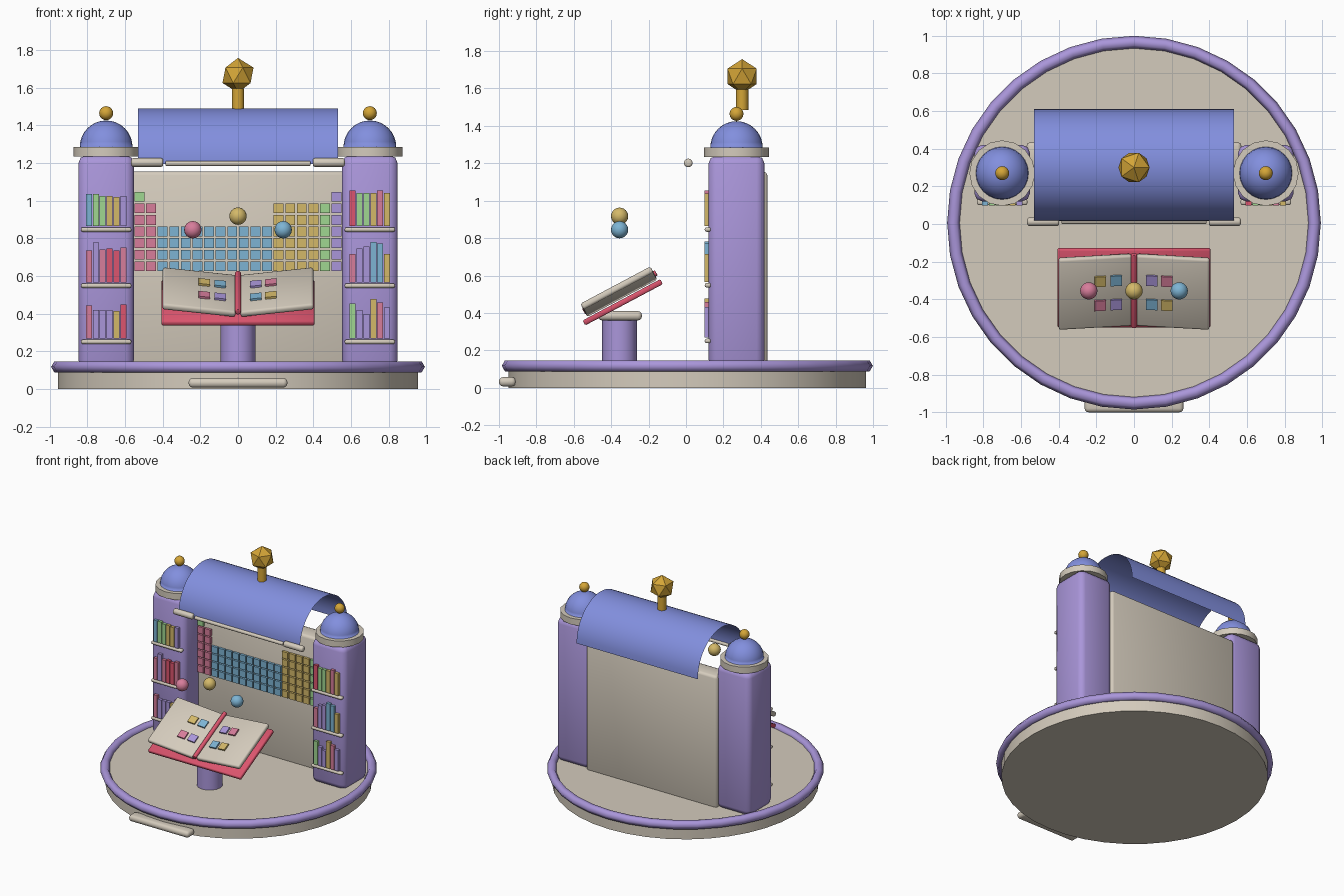
import bpy, bmesh, math
from mathutils import Matrix, Vector

if "Cube" in bpy.data.objects:
    bpy.data.objects.remove(bpy.data.objects["Cube"], do_unlink=True)


# Colours
def material(name, rgb):
    col = [(c / 255 / 12.92) if c < 11 else ((c / 255 + 0.055) / 1.055) ** 2.4 for c in rgb] + [1]
    m = bpy.data.materials.new(name)
    m.use_nodes = True
    m.diffuse_color = col
    bsdf = m.node_tree.nodes["Principled BSDF"]
    bsdf.inputs["Base Color"].default_value = col
    bsdf.inputs["Roughness"].default_value = 0.7
    return m


MATS = {
    "cream": material("cream", (212, 203, 188)),
    "purple": material("lavender", (170, 150, 218)),
    "blue": material("roof blue", (130, 143, 222)),
    "gold": material("gold", (212, 165, 55)),
    "red": material("crimson", (220, 85, 110)),
    "pink": material("pink", (215, 125, 155)),
    "sky": material("sky blue", (125, 180, 212)),
    "green": material("green", (160, 215, 145)),
    "yellow": material("straw yellow", (212, 185, 105)),
}


def finish(name, bm, col, smooth=None, matrix=None):
    """Turn a bmesh into an object; smooth is the sharp-edge angle in degrees."""
    me = bpy.data.meshes.new(name)
    bmesh.ops.recalc_face_normals(bm, faces=bm.faces)
    bm.to_mesh(me)
    bm.free()
    me.materials.append(MATS[col])
    ob = bpy.data.objects.new(name, me)
    bpy.context.collection.objects.link(ob)
    if matrix:
        ob.matrix_world = matrix
    if smooth:
        bpy.ops.object.select_all(action="DESELECT")
        ob.select_set(True)
        bpy.context.view_layer.objects.active = ob
        if smooth >= 180:
            bpy.ops.object.shade_smooth()
        else:
            bpy.ops.object.shade_smooth_by_angle(angle=math.radians(smooth))
    return ob


def box(name, centre, size, col, bevel=0, segs=2, frame=None):
    bm = bmesh.new()
    bmesh.ops.create_cube(bm, size=1, matrix=Matrix.Diagonal((*size, 1)))
    if bevel:
        bmesh.ops.bevel(bm, geom=bm.edges[:], offset=bevel, segments=segs, affect="EDGES", profile=0.5)
    m = (frame or Matrix()) @ Matrix.Translation(centre)
    return finish(name, bm, col, 180 if bevel else None, m)


def cylinder(name, centre, r, h, col, sides=24, axis="Z", bevel=0, frame=None):
    bm = bmesh.new()
    rot = {"Z": Matrix(), "X": Matrix.Rotation(math.pi / 2, 4, "Y"), "Y": Matrix.Rotation(math.pi / 2, 4, "X")}[axis]
    bmesh.ops.create_cone(bm, cap_ends=True, segments=sides, radius1=r, radius2=r, depth=h)
    if bevel:
        rim = [e for e in bm.edges if abs(e.verts[0].co.z - e.verts[1].co.z) < 1e-4]
        bmesh.ops.bevel(bm, geom=rim, offset=bevel, segments=3, affect="EDGES", profile=0.5)
    m = (frame or Matrix()) @ Matrix.Translation(centre) @ rot
    return finish(name, bm, col, 40, m)


def ball(name, centre, r, col):
    bm = bmesh.new()
    bmesh.ops.create_uvsphere(bm, u_segments=20, v_segments=12, radius=r)
    return finish(name, bm, col, 180, Matrix.Translation(centre))


# Round base with a faceted rim and a front step
CY = 0.007
cylinder("base_disc", (0, CY, 0.06), 0.955, 0.12, "cream", 40)
bm = bmesh.new()
hexagon = [bm.verts.new((0.958 + 0.034 * math.cos(k * math.pi / 3), 0, 0.034 * math.sin(k * math.pi / 3)))
           for k in range(6)]
edges = [bm.edges.new((hexagon[k], hexagon[k - 1])) for k in range(6)]
bmesh.ops.spin(bm, geom=hexagon + edges, cent=(0, 0, 0), axis=(0, 0, 1), angle=math.tau, steps=36)
bmesh.ops.remove_doubles(bm, verts=bm.verts, dist=1e-4)
finish("base_rim", bm, "purple", 65, Matrix.Translation((0, CY, 0.117)))
box("front_step", (0, -0.955, 0.032), (0.525, 0.09, 0.05), "cream", 0.022, 3)

# Back wall with a chart of coloured tiles
box("back_wall", (0, 0.365, 0.63), (1.14, 0.14, 1.05), "cream", 0.02, 2)
PITCH = 0.0616
columns = [("pink", 6), ("pink", 6)] + [("sky", 4)] * 10 + [("yellow", 4 + 2)] * 4 + [("green", 6), ("purple", 7)]
for i, (col, count) in enumerate(columns):
    for j in range(count + (i == 0)):
        box(f"wall_tile_{i}_{j}", ((i - 8.5) * PITCH, 0.288, 0.651 + j * PITCH), (0.052, 0.024, 0.052),
            "green" if j >= count else col)

# Towers: (colour, height) of the books for each shelf, lowest shelf first
BOOKS = {
    "right": ["pink .175 purple .15 purple .15 purple .15 yellow .145 red .18",
              "pink .17 purple .21 pink .175 red .18 red .17 pink .185",
              "sky .17 green .17 green .16 yellow .16 yellow .155 purple .16"],
    "left": ["green .185 purple .15 purple .13 yellow .21 pink .19 purple .165",
             "pink .15 purple .18 purple .19 sky .215 sky .205 yellow .15",
             "red .19 green .175 green .175 yellow .175 pink .19 yellow .175"],
}
for side, sx in (("right", -1), ("left", 1)):
    x, y = sx * 0.7, 0.27
    box(f"{side}_tower", (x, y, 0.675), (0.295, 0.3, 1.13), "purple", 0.042, 2)
    cylinder(f"{side}_tower_collar", (x, y, 1.26), 0.174, 0.05, "cream", 16)
    bm = bmesh.new()
    bmesh.ops.create_uvsphere(bm, u_segments=24, v_segments=16, radius=0.14)
    bmesh.ops.bisect_plane(bm, geom=bm.verts[:] + bm.edges[:] + bm.faces[:], plane_co=(0, 0, 0),
                           plane_no=(0, 0, 1), clear_inner=True)
    finish(f"{side}_dome", bm, "blue", 180, Matrix.Translation((x, y, 1.285)))
    ball(f"{side}_dome_ball", (x, y, 1.464), 0.037, "gold")
    for s, row in enumerate(BOOKS[side]):
        z = 0.25 + 0.298 * s
        box(f"{side}_shelf_{s}", (x, 0.117, z), (0.268, 0.034, 0.024), "cream", 0.01, 2)
        words = row.split()
        for b, (col, h) in enumerate(zip(words[::2], map(float, words[1::2]))):
            box(f"{side}_book_{s}_{b}", (x + (b - 2.5) * 0.0365, 0.112, z + 0.018 + h / 2), (0.032, 0.028, h), col)

# Open barrel roof, eave rods and finial
bm = bmesh.new()
arc = [math.pi * k / 24 for k in range(25)]
rows = [[bm.verts.new((x, 0.313 + 0.297 * math.cos(a), 1.193 + 0.297 * math.sin(a))) for a in arc]
        for x in (-0.53, 0.53)]
for k in range(24):
    bm.faces.new((rows[0][k], rows[0][k + 1], rows[1][k + 1], rows[1][k]))
finish("barrel_roof", bm, "blue", 180)
cylinder("eave_rod_middle", (0, 0.014, 1.197), 0.014, 0.77, "cream", 12, "X", 0.006)
for side, sx in (("right", -1), ("left", 1)):
    cylinder(f"eave_rod_{side}", (sx * 0.482, 0.012, 1.202), 0.023, 0.17, "cream", 16, "X", 0.012)
cylinder("finial_post", (0, 0.3, 1.54), 0.033, 0.11, "gold", 12)
bm = bmesh.new()
bmesh.ops.create_icosphere(bm, subdivisions=1, radius=0.092)
finish("finial_crystal", bm, "gold", None, Matrix.Translation((0, 0.3, 1.665)))

# Lectern
cylinder("lectern_column", (0, -0.355, 0.24), 0.093, 0.26, "purple", 16)
box("lectern_top", (0, -0.353, 0.385), (0.235, 0.235, 0.05), "cream", 0.022, 3)

# Open book, tilted toward the reader
book = Matrix.Translation((0, -0.338, 0.457)) @ Matrix.Rotation(math.radians(28), 4, "X")
box("book_cover", (0, 0, 0), (0.81, 0.47, 0.03), "red", 0.006, 1, book)
cylinder("book_spine", (0, 0.012, 0.055), 0.016, 0.44, "red", 12, "Y", 0.004, book)
stamps = {"right": ("yellow", "sky", "pink", "purple"), "left": ("purple", "pink", "sky", "yellow")}
for side, sx in (("right", -1), ("left", 1)):
    page = book @ Matrix.Translation((sx * 0.207, 0.008, 0.06)) @ Matrix.Rotation(-sx * 0.12, 4, "Y")
    box(f"{side}_page", (0, 0, 0), (0.39, 0.425, 0.036), "cream", 0.012, 2, page)
    for k, col in enumerate(stamps[side]):
        u = (0.025, 0.11)[k % 2] if sx < 0 else (-0.11, -0.03)[k % 2]
        v = (0.072, -0.072)[k // 2]
        box(f"{side}_page_stamp_{k}", (u, v, 0.022), (0.06, 0.06, 0.016), col, 0, 2, page)

# Floating orbs
for name, x, z, col in (("right", -0.24, 0.845, "pink"), ("middle", 0, 0.917, "yellow"), ("left", 0.24, 0.845, "sky")):
    ball(f"{name}_orb", (x, -0.355, z), 0.046, col)
